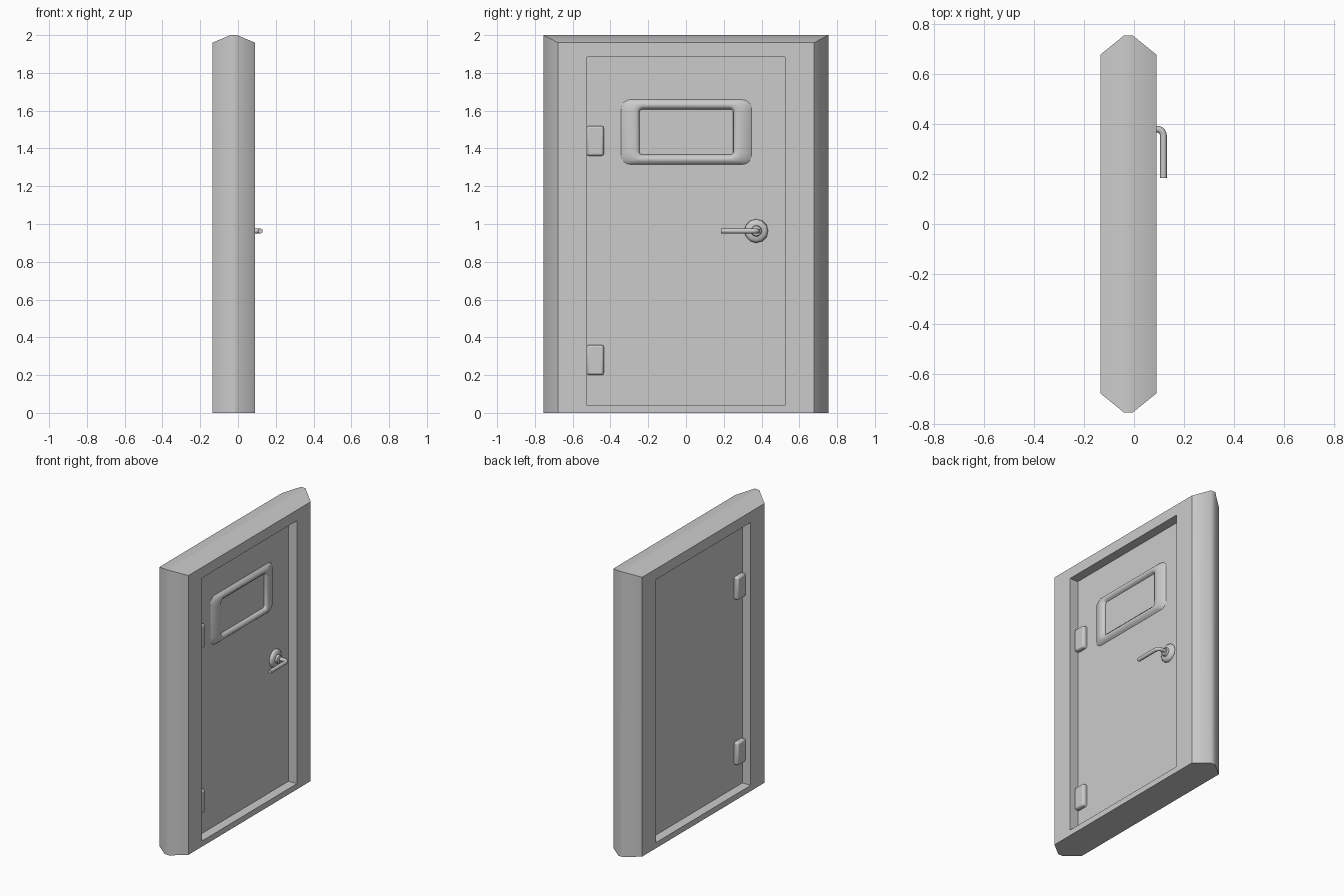
import bpy, bmesh, math

if "Cube" in bpy.data.objects:
    bpy.data.objects.remove(bpy.data.objects["Cube"])


def loft(name, rings, cap=True, closed=False, angle=50):
    """Skin a list of equal-length point rings into one mesh."""
    bm = bmesh.new()
    loops = [[bm.verts.new(p) for p in ring] for ring in rings]
    pairs = list(zip(loops, loops[1:]))
    if closed:
        pairs.append((loops[-1], loops[0]))
    n = len(loops[0])
    for a, b in pairs:
        for i in range(n):
            j = (i + 1) % n
            bm.faces.new((a[i], a[j], b[j], b[i]))
    if cap:
        bm.faces.new(loops[0])
        bm.faces.new(loops[-1])
    bmesh.ops.recalc_face_normals(bm, faces=bm.faces)
    me = bpy.data.meshes.new(name)
    bm.to_mesh(me)
    bm.free()
    ob = bpy.data.objects.new(name, me)
    bpy.context.collection.objects.link(ob)
    smooth(ob, angle)
    return ob


def smooth(ob, angle):
    bpy.ops.object.select_all(action='DESELECT')
    ob.select_set(True)
    bpy.context.view_layer.objects.active = ob
    bpy.ops.object.shade_smooth_by_angle(angle=math.radians(angle))


def rect(x, half, z0, z1):
    return [(x, -half, z0), (x, half, z0), (x, half, z1), (x, -half, z1)]


def circle(x, y, z, r, n=12):
    return [(x, y + r * math.cos(2 * math.pi * i / n),
             z + r * math.sin(2 * math.pi * i / n)) for i in range(n)]


def rounded(x, cy, cz, hy, hz, r, n=5):
    pts = []
    for k, (sy, sz) in enumerate([(1, 1), (-1, 1), (-1, -1), (1, -1)]):
        for i in range(n):
            a = math.pi / 2 * (k + i / (n - 1))
            pts.append((x, cy + sy * (hy - r) + r * math.cos(a),
                        cz + sz * (hz - r) + r * math.sin(a)))
    return pts


MID = -0.0225          # centre plane of the wall
FACE = 0.025           # handle-side surface of the door

# Door frame: ridged outer edge, straight opening
loft("door_frame", [
    rect(-0.135, 0.525, 0.04, 1.885), rect(-0.135, 0.678, 0, 1.96),
    rect(-0.04, 0.755, 0, 2.0), rect(-0.005, 0.755, 0, 2.0),
    rect(0.09, 0.678, 0, 1.96), rect(0.09, 0.525, 0.04, 1.885)],
    cap=False, closed=True)

# Door leaf
loft("door_panel", [rect(2 * MID - FACE, 0.525, 0.04, 1.885),
                    rect(FACE, 0.525, 0.04, 1.885)], angle=30)

# Window with raised rim, handle side only
rim = [(0.345, 0.172, 0.0, 0.05), (0.332, 0.166, 0.010, 0.05),
       (0.295, 0.154, 0.024, 0.05), (0.265, 0.138, 0.025, 0.04),
       (0.250, 0.126, 0.016, 0.02), (0.248, 0.120, 0.003, 0.015)]
loft("window_rim", [rounded(FACE + h, 0.002, 1.487, hy, hz, r)
                    for hy, hz, h, r in rim])

# Hinges showing on both faces of the door
for name, z in (("lower_hinge", 0.28), ("upper_hinge", 1.44)):
    bpy.ops.mesh.primitive_cube_add(size=1, location=(MID, -0.48, z))
    ob = bpy.context.object
    ob.name = name
    ob.scale = (0.155, 0.09, 0.16)
    bpy.ops.object.transform_apply(location=False, rotation=False, scale=True)
    mod = ob.modifiers.new("soft_edges", 'BEVEL')
    mod.width = 0.012
    mod.segments = 2
    smooth(ob, 50)

# Handle rose and hub
HY, HZ = 0.372, 0.963
loft("handle_rose", [circle(FACE + h, HY, HZ, r) for h, r in (
    (0, 0.063), (0.010, 0.062), (0.020, 0.050), (0.023, 0.030),
    (0.036, 0.026), (0.040, 0.016))])

# Lever: bent bar
cu = bpy.data.curves.new("handle_lever", 'CURVE')
cu.dimensions = '3D'
cu.bevel_depth = 0.0135
cu.bevel_resolution = 2
cu.use_fill_caps = True
R, LX, NY = 0.026, 0.118, 0.38
path = [(FACE, NY)]
path += [(LX - R + R * math.sin(a), NY - R + R * math.cos(a))
         for a in (math.pi / 2 * i / 5 for i in range(6))]
path.append((LX, 0.185))
sp = cu.splines.new('POLY')
sp.points.add(len(path) - 1)
for p, (x, y) in zip(sp.points, path):
    p.co = (x, y, HZ, 1)
bpy.context.collection.objects.link(bpy.data.objects.new("handle_lever", cu))
